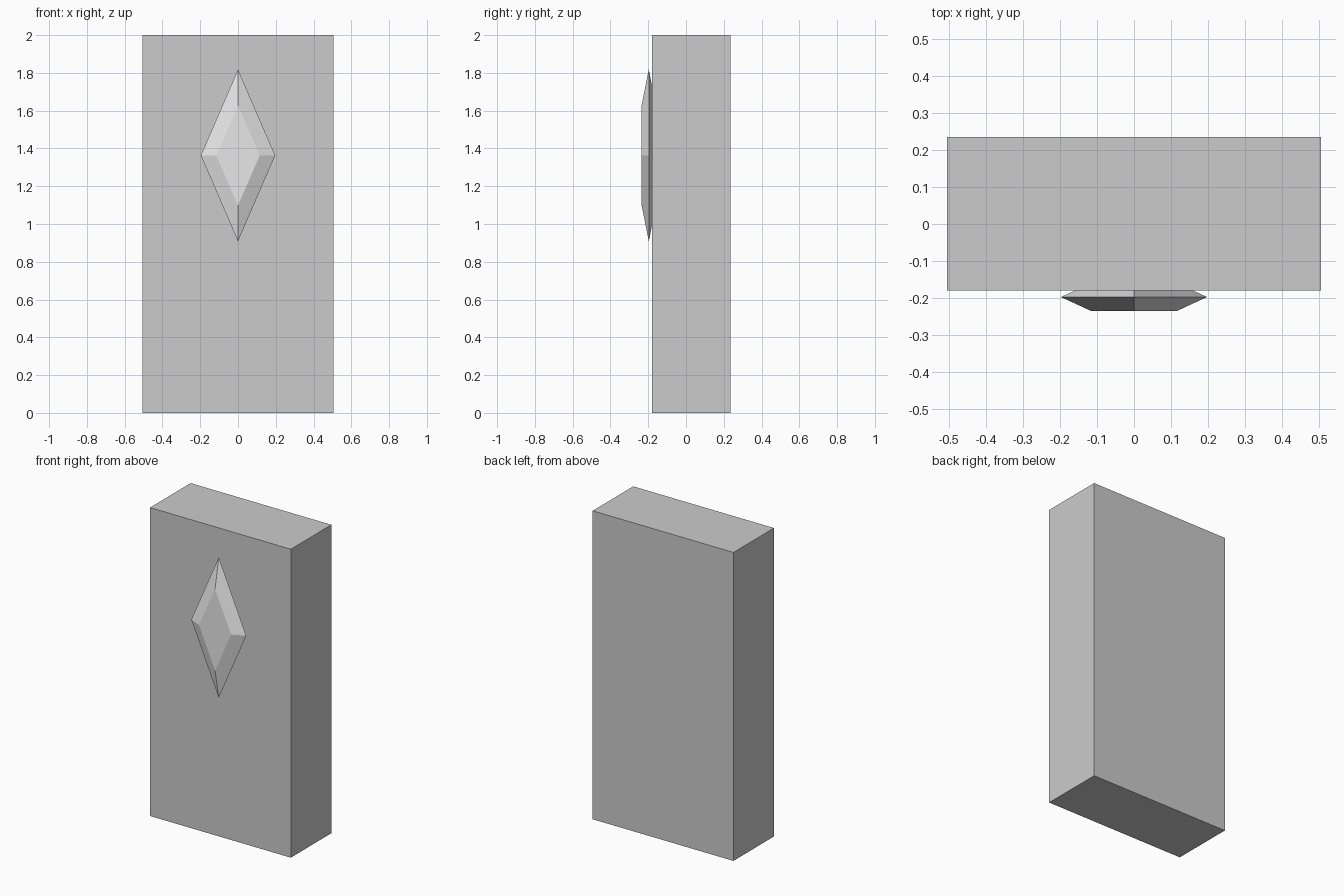
import bpy, bmesh

if "Cube" in bpy.data.objects:
    bpy.data.objects.remove(bpy.data.objects["Cube"])


def material(name, value):
    m = bpy.data.materials.new(name)
    m.diffuse_color = (value, value, value, 1)
    m.use_nodes = True
    m.node_tree.nodes["Principled BSDF"].inputs["Base Color"].default_value = m.diffuse_color
    return m


def add_object(name, bm, mat):
    bmesh.ops.recalc_face_normals(bm, faces=bm.faces[:])
    mesh = bpy.data.meshes.new(name)
    bm.to_mesh(mesh)
    bm.free()
    mesh.materials.append(mat)
    obj = bpy.data.objects.new(name, mesh)
    bpy.context.collection.objects.link(obj)
    return obj


# Plain upright slab, set slightly back to leave room for the gem
bm = bmesh.new()
bmesh.ops.create_cube(bm, size=1)
for v in bm.verts:
    v.co = (v.co.x * 1.01, v.co.y * 0.415 + 0.0275, v.co.z * 2 + 1)
add_object("slab", bm, material("mid grey", 0.6))

# Bevelled diamond gem, half sunk in the slab front: back, girdle and front rings
bm = bmesh.new()
cz = 1.363
rings = []
for y, hw, hh in ((-0.159, 0.115, 0.265), (-0.197, 0.197, 0.455), (-0.235, 0.115, 0.265)):
    rings.append([bm.verts.new((x * hw, y, cz + z * hh))
                  for x, z in ((1, 0), (0, 1), (-1, 0), (0, -1))])
for a, b in zip(rings, rings[1:]):
    for i in range(4):
        j = (i + 1) % 4
        bm.faces.new((a[i], a[j], b[j], b[i]))
bm.faces.new(rings[0])
bm.faces.new(rings[-1])
add_object("diamond_gem", bm, material("light grey", 0.8))
